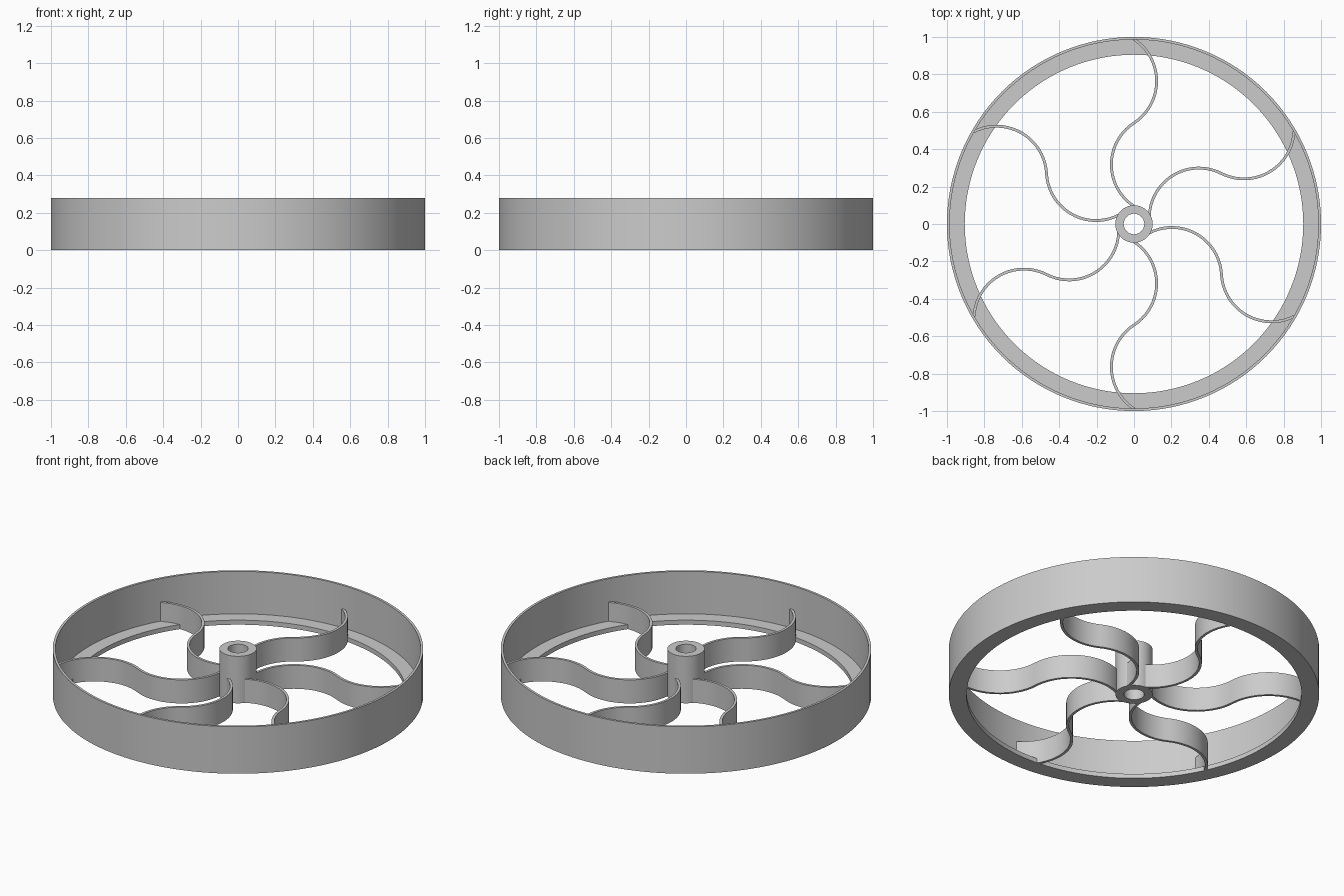
import bpy, bmesh, math
from mathutils import Vector

if "Cube" in bpy.data.objects:
    bpy.data.objects.remove(bpy.data.objects["Cube"], do_unlink=True)

grey = bpy.data.materials.new("plain grey")
grey.use_nodes = True
grey.diffuse_color = (0.6, 0.6, 0.6, 1)
grey.node_tree.nodes["Principled BSDF"].inputs["Base Color"].default_value = (0.6, 0.6, 0.6, 1)

HEIGHT = 0.28
SPOKE_HEIGHT = 0.14
SPOKE_COUNT = 6


def finish(name, bm):
    bmesh.ops.recalc_face_normals(bm, faces=bm.faces)
    mesh = bpy.data.meshes.new(name)
    bm.to_mesh(mesh)
    bm.free()
    mesh.materials.append(grey)
    obj = bpy.data.objects.new(name, mesh)
    bpy.context.collection.objects.link(obj)
    bpy.ops.object.select_all(action='DESELECT')
    obj.select_set(True)
    bpy.context.view_layer.objects.active = obj
    bpy.ops.object.shade_smooth_by_angle(angle=math.radians(30))
    return obj


def lathe(name, profile, steps):
    """Spin a closed (radius, z) profile around the z axis."""
    bm = bmesh.new()
    verts = [bm.verts.new((r, 0, z)) for r, z in profile]
    edges = [bm.edges.new((verts[i - 1], verts[i])) for i in range(len(verts))]
    bmesh.ops.spin(bm, geom=verts + edges, cent=(0, 0, 0), axis=(0, 0, 1),
                   angle=math.tau, steps=steps, use_merge=True)
    bmesh.ops.remove_doubles(bm, verts=bm.verts, dist=1e-5)
    return finish(name, bm)


def arc(start, end, bulge, steps=20):
    """Points along y from start to end, bowed sideways in x by bulge."""
    half = (end - start) / 2
    radius = (half * half + bulge * bulge) / (2 * abs(bulge))
    sweep = math.asin(half / radius)
    side = math.copysign(1, bulge)
    points = []
    for i in range(steps + 1):
        a = sweep * (2 * i / steps - 1)
        x = side * radius * (math.cos(a) - math.cos(sweep))
        points.append(Vector((x, start + half + radius * math.sin(a), 0)))
    return points


def spoke(name, angle, thickness=0.015):
    """Upright S-shaped strip from the hub to the rim."""
    inner, middle, outer = 0.095, 0.54, 0.988
    path = arc(inner, middle, -0.121) + arc(middle, outer, 0.121)[1:]
    left, right = [], []
    for i, p in enumerate(path):
        ahead = path[min(i + 1, len(path) - 1)] - path[max(i - 1, 0)]
        offset = Vector((-ahead.y, ahead.x, 0)).normalized() * thickness / 2
        left.append(p + offset)
        right.append(p - offset)
    bm = bmesh.new()
    outline = [bm.verts.new(p) for p in left + right[::-1]]
    count = len(path)
    faces = [bm.faces.new((outline[i], outline[i + 1], outline[-i - 2], outline[-i - 1]))
             for i in range(count - 1)]
    raised = bmesh.ops.extrude_face_region(bm, geom=faces, use_keep_orig=True)
    top = [v for v in raised["geom"] if isinstance(v, bmesh.types.BMVert)]
    bmesh.ops.translate(bm, verts=top, vec=(0, 0, SPOKE_HEIGHT))
    obj = finish(name, bm)
    obj.rotation_euler.z = angle
    return obj


# Rim: thin wall with an inward flange at the bottom
lathe("rim", [(0.905, 0), (1, 0), (1, HEIGHT), (0.986, HEIGHT),
              (0.986, 0.027), (0.905, 0.027)], 128)

# Hub: tube with a shaft hole
lathe("hub", [(0.055, 0), (0.1, 0), (0.1, HEIGHT), (0.055, HEIGHT)], 64)

# Spokes: six S-curved blades
for n in range(SPOKE_COUNT):
    spoke(f"spoke_{n + 1}", n * math.tau / SPOKE_COUNT)
